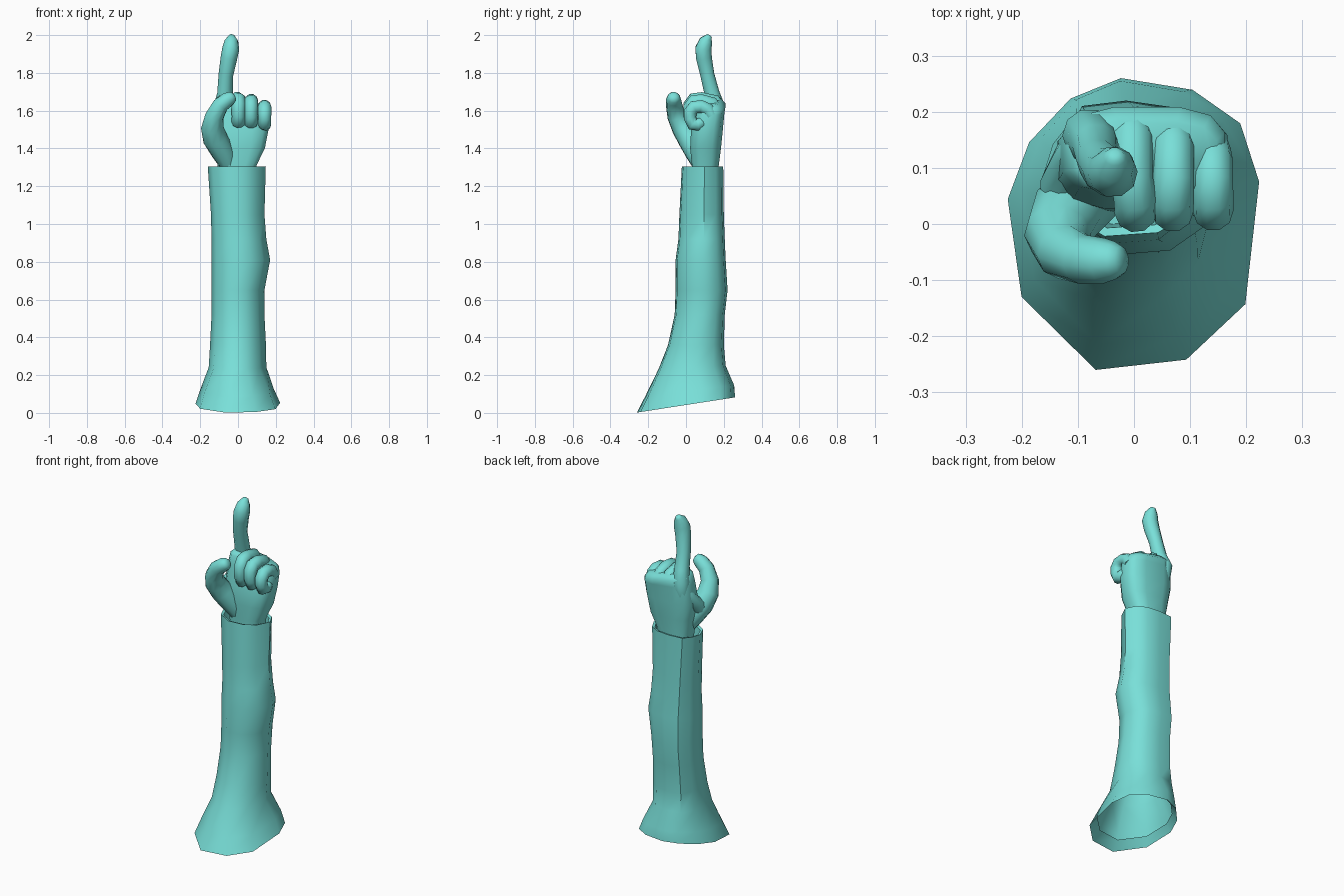
import bpy, bmesh, math
from mathutils import Vector

if "Cube" in bpy.data.objects:
    bpy.data.objects.remove(bpy.data.objects["Cube"])

teal = bpy.data.materials.new("teal")
teal.diffuse_color = (0.19, 0.74, 0.69, 1)
teal.use_nodes = True
teal.node_tree.nodes["Principled BSDF"].inputs["Base Color"].default_value = teal.diffuse_color


def loft(name, rings, cap_start=True, cap_end=True, angle=40):
    """Skin a list of equal-length point rings."""
    bm = bmesh.new()
    vs = [[bm.verts.new(p) for p in r] for r in rings]
    n = len(rings[0])
    for a, b in zip(vs, vs[1:]):
        for i in range(n):
            j = (i + 1) % n
            bm.faces.new((a[i], a[j], b[j], b[i]))
    if cap_start:
        bm.faces.new(vs[0][::-1])
    if cap_end:
        bm.faces.new(vs[-1])
    if cap_start and cap_end:
        bmesh.ops.recalc_face_normals(bm, faces=bm.faces[:])
    me = bpy.data.meshes.new(name)
    bm.to_mesh(me)
    bm.free()
    me.materials.append(teal)
    for p in me.polygons:
        p.use_smooth = True
    me.set_sharp_from_angle(angle=math.radians(angle))
    ob = bpy.data.objects.new(name, me)
    bpy.context.collection.objects.link(ob)
    return ob


def section(shape, z, x0, x1, y0, y1, tilt_y=0, tilt_x=0):
    """Fit a unit outline to a box at height z, optionally tilted."""
    cx, cy, hx, hy = (x0 + x1) / 2, (y0 + y1) / 2, (x1 - x0) / 2, (y1 - y0) / 2
    return [(cx + u * hx, cy + v * hy, z + tilt_y * (cy + v * hy) + tilt_x * u * hx)
            for u, v in shape]


def tube(name, path, sides=10):
    """Tapered finger along (x, y, z, radius) points, with a domed tip."""
    pts = [Vector(p[:3]) for p in path]
    rad = [p[3] for p in path]
    rings = []
    side = Vector((1, 0, 0))
    for i, p in enumerate(pts):
        t = (pts[min(i + 1, len(pts) - 1)] - pts[max(i - 1, 0)]).normalized()
        side = (side - t * side.dot(t)).normalized()
        up = t.cross(side)
        steps = [(0, 1)]
        if i == len(pts) - 1:
            steps += [(.4, .75), (.55, .3)]
        for d, k in steps:
            r = rad[i] * k
            rings.append([p + t * d * rad[i] + side * r * math.cos(a) + up * r * math.sin(a)
                          for a in (2 * math.pi * j / sides for j in range(sides))])
    return loft(name, rings, angle=65)


# Sleeve: open tube, flared and slanted at the bottom, with a ridge at the back left
flare = [(-.30, -1), (.42, -.93), (.89, -.55), (1, .29), (.85, .69),
         (.47, .92), (-.1, 1), (-.5, .86), (-.83, .56), (-1, .17), (-.89, -.5)]
upper = [(-.30, -1), (.32, -.94), (.76, -.58), (1, .1), (.80, .64),
         (.45, .92), (-.1, 1), (-.66, .93), (-.9, .5), (-1, .05), (-.83, -.55)]
sleeve = [
    (flare, .085, -.195, .19, -.21, .225, .155),
    (flare, .042, -.225, .223, -.26, .26, .155),
    (flare, .115, -.20, .19, -.215, .255, .12),
    (upper, .24, -.155, .15, -.145, .21, .05),
    (upper, .36, -.148, .148, -.095, .20, 0),
    (upper, .52, -.14, .14, -.06, .205, 0),
    (upper, .65, -.14, .14, -.055, .22, 0),
    (upper, .81, -.14, .17, -.055, .21, 0),
    (upper, .92, -.14, .15, -.04, .205, 0),
    (upper, 1.05, -.143, .14, -.035, .20, 0),
    (upper, 1.305, -.16, .147, -.022, .197, 0),
    (upper, 1.30, -.145, .132, -.007, .182, 0),
    (upper, 1.20, -.13, .125, 0, .18, 0),
]
loft("sleeve", [section(*s) for s in sleeve], False, True, 46)

# Palm: rounded block rising from the wrist, top sloping to the little finger
block = []
for k in range(12):
    a = 2 * math.pi * (k + 0.5) / 12
    c, s = math.cos(a), math.sin(a)
    block.append((math.copysign(abs(c) ** .65, c), math.copysign(abs(s) ** .65, s)))
palm = [
    (1.21, -.10, .09, .03, .17, 0, 0),
    (1.31, -.11, .10, .03, .175, 0, 0),
    (1.40, -.125, .145, .02, .187, 0, 0),
    (1.50, -.14, .165, .025, .197, 0, 0),
    (1.595, -.13, .17, .045, .205, 0, -.12),
    (1.64, -.12, .165, .05, .21, -.05, -.2),
    (1.655, -.10, .15, .06, .185, 0, -.2),
]
loft("palm", [section(block, *s) for s in palm], angle=60)

# Raised index finger
tube("index_finger", [
    (-.08, .15, 1.55, .04), (-.08, .158, 1.63, .048), (-.068, .138, 1.69, .042),
    (-.064, .113, 1.79, .039), (-.048, .095, 1.88, .044), (-.038, .092, 1.93, .045),
    (-.035, .106, 1.97, .036), (-.034, .12, 1.99, .02)])

# Curled fingers: name, x at knuckle, x at tip, knuckle y, drop, radius
for name, xa, xb, yk, drop, r in (("middle_finger", -.004, .003, .165, 0, .038),
                                  ("ring_finger", .07, .069, .15, .01, .037),
                                  ("little_finger", .14, .141, .125, .04, .036)):
    z = 1.662 - drop
    low = 1.545 - drop * .3
    tube(name, [
        (xa, yk + .01, z - .05, r * .9), (xa, yk - .01, z - .015, r),
        (xa, .08, z, r), (xb, .042, z - .004, r * 1.02), (xb, .022, z - .03, r),
        (xb, .022, low + .025, r * .95), (xb, .036, low - .005, r * .97),
        (xb, .065, low - .008, r * .95), (xb, .085, low + .005, r * .8)])

# Thumb bending out and across the front
tube("thumb", [
    (-.05, .08, 1.31, .045), (-.08, .055, 1.38, .062), (-.12, .02, 1.45, .066),
    (-.136, -.018, 1.51, .06), (-.125, -.05, 1.57, .05), (-.092, -.063, 1.63, .044),
    (-.055, -.066, 1.658, .041), (-.034, -.065, 1.67, .034)])

# Web of skin between thumb and index knuckle
tube("thumb_web", [
    (-.12, .02, 1.42, .045), (-.125, .075, 1.47, .042), (-.11, .12, 1.53, .034),
    (-.095, .15, 1.58, .03)])
